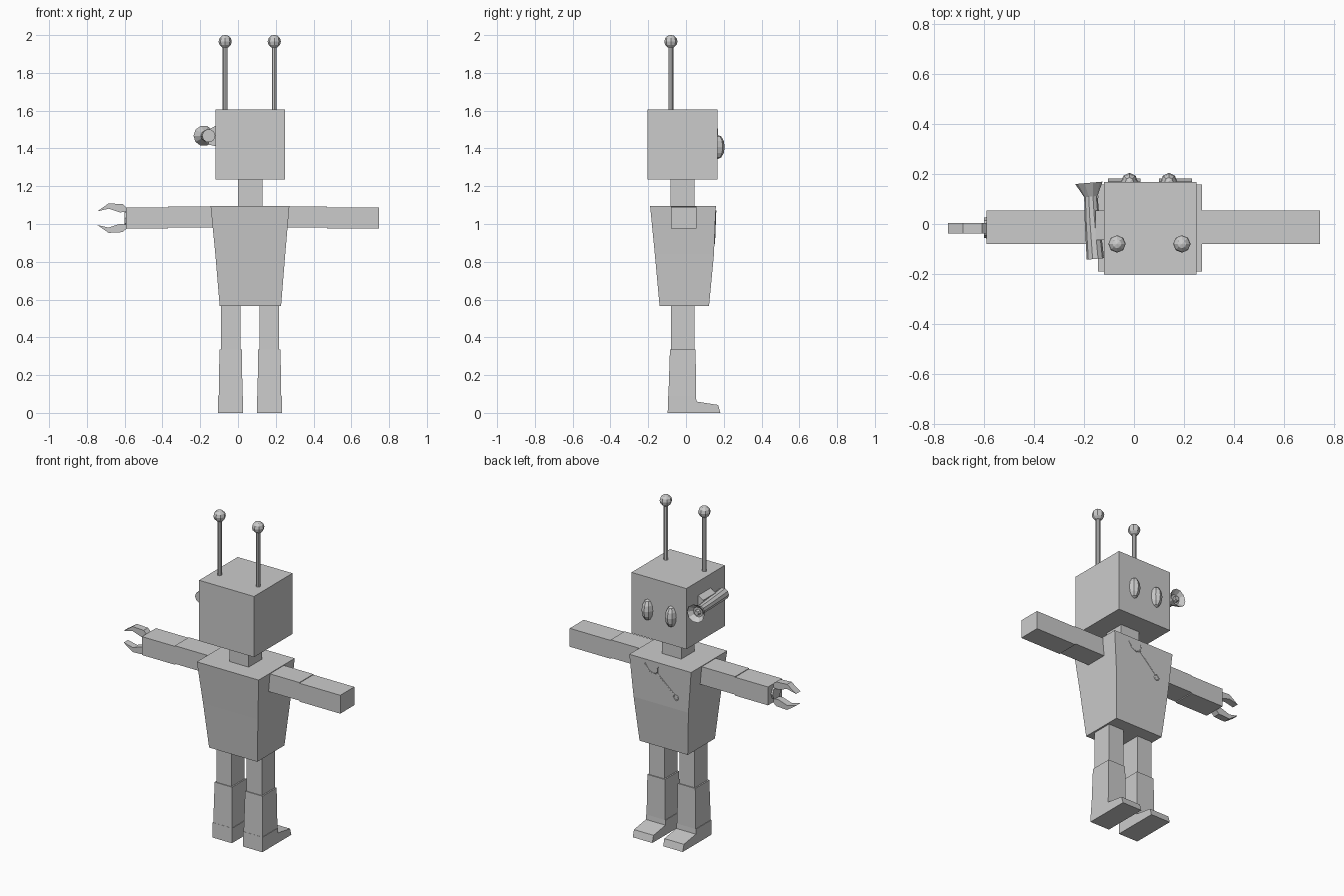
import bpy, bmesh, math
from mathutils import Vector

cube = bpy.data.objects.get("Cube")
if cube:
    bpy.data.objects.remove(cube)

grey = bpy.data.materials.new("plain_grey")
grey.use_nodes = True
COLOUR = (0.6, 0.6, 0.6, 1)
grey.diffuse_color = COLOUR
grey.node_tree.nodes["Principled BSDF"].inputs["Base Color"].default_value = COLOUR


def finish(name, bm):
    """Turn a bmesh into a named grey object."""
    bmesh.ops.recalc_face_normals(bm, faces=bm.faces)
    mesh = bpy.data.meshes.new(name)
    bm.to_mesh(mesh)
    bm.free()
    mesh.materials.append(grey)
    ob = bpy.data.objects.new(name, mesh)
    bpy.context.collection.objects.link(ob)
    return ob


def loft(name, rings):
    """Skin closed rings of points and cap both ends."""
    bm = bmesh.new()
    rows = [[bm.verts.new(p) for p in ring] for ring in rings]
    n = len(rows[0])
    for a, b in zip(rows, rows[1:]):
        for i in range(n):
            j = (i + 1) % n
            bm.faces.new((a[i], a[j], b[j], b[i]))
    bm.faces.new(rows[0][::-1])
    bm.faces.new(rows[-1])
    return finish(name, bm)


def rect(x, y, z):
    return [(x[0], y[0], z), (x[1], y[0], z), (x[1], y[1], z), (x[0], y[1], z)]


def block(name, x, y, z):
    return loft(name, [rect(x, y, z[0]), rect(x, y, z[1])])


def turned(name, stations, sides):
    """Round body along an axis; stations are (centre, radius)."""
    axis = Vector(stations[-1][0]) - Vector(stations[0][0])
    q = axis.to_track_quat('Z', 'Y')
    rings = []
    for c, r in stations:
        rings.append([Vector(c) + q @ Vector((r * math.cos(t), r * math.sin(t), 0))
                      for t in (2 * math.pi * i / sides for i in range(sides))])
    return loft(name, rings)


def ball(name, centre, size, u, v):
    bm = bmesh.new()
    bmesh.ops.create_uvsphere(bm, u_segments=u, v_segments=v, radius=1)
    bmesh.ops.scale(bm, vec=size, verts=bm.verts)
    bmesh.ops.translate(bm, vec=centre, verts=bm.verts)
    return finish(name, bm)


# Head, neck and tapered torso
block("head", (-0.12, 0.25), (-0.203, 0.168), (1.235, 1.605))
block("neck", (0, 0.13), (-0.083, 0.045), (1.09, 1.24))
loft("torso", [rect((-0.097, 0.228), (-0.14, 0.122), 0.567),
               rect((-0.12, 0.25), (-0.165, 0.148), 0.84),
               rect((-0.145, 0.272), (-0.19, 0.158), 1.096)])

# Arms, each an upper and a slightly different lower section
ARM_Y = (-0.08, 0.055)
block("left_upper_arm", (0.24, 0.47), ARM_Y, (0.982, 1.092))
block("left_forearm", (0.47, 0.746), ARM_Y, (0.976, 1.088))
block("right_upper_arm", (-0.37, -0.11), ARM_Y, (0.982, 1.092))
block("right_forearm", (-0.592, -0.37), ARM_Y, (0.976, 1.088))

# Legs, boots and feet
for side, cx in (("right", -0.039), ("left", 0.166)):
    block(side + "_thigh", (cx - 0.051, cx + 0.051), (-0.08, 0.045), (0.33, 0.58))
    loft(side + "_shin", [rect((cx - 0.063, cx + 0.063), (-0.093, 0.053), 0.09),
                          rect((cx - 0.059, cx + 0.059), (-0.085, 0.051), 0.335)])
    profile = [(-0.097, 0), (0.182, 0), (0.17, 0.042), (0.055, 0.06), (0.053, 0.09), (-0.094, 0.09)]
    loft(side + "_foot", [[(cx + s * 0.066, y, z) for y, z in profile] for s in (-1, 1)])

# Antennae and eyes
for side, ax, ex in (("right", -0.068, -0.018), ("left", 0.192, 0.14)):
    turned(side + "_antenna", [((ax, -0.08, 1.6), 0.013), ((ax, -0.08, 1.95), 0.013)], 8)
    ball(side + "_antenna_tip", (ax, -0.08, 1.966), (0.035, 0.035, 0.035), 8, 6)
    ball(side + "_eye", (ex, 0.168, 1.408), (0.034, 0.037, 0.064), 8, 6)

# Scope on the right of the head: flared tube and mounting bracket
turned("scope", [((-0.155, -0.14, 1.467), 0.035), ((-0.168, 0.02, 1.467), 0.03),
                 ((-0.173, 0.11, 1.467), 0.027), ((-0.181, 0.165, 1.467), 0.055),
                 ((-0.179, 0.14, 1.467), 0.03)], 10)
turned("scope_lens", [((-0.18, 0.13, 1.467), 0.02), ((-0.18, 0.158, 1.467), 0.014)], 8)
bracket = [(-0.11, 1.41), (-0.155, 1.42), (-0.155, 1.5), (-0.11, 1.525)]
loft("scope_bracket", [[(x, y, z) for x, z in bracket] for y in (-0.065, 0.055)])

# Pincer hand, two mirrored fingers
finger = [(-0.59, 0.035), (-0.625, 0.03), (-0.685, 0.05), (-0.745, 0.036),
          (-0.685, 0.078), (-0.61, 0.074), (-0.59, 0.055)]
for name, s in (("upper_finger", 1), ("lower_finger", -1)):
    loft(name, [[(x, y, 1.031 + s * h) for x, h in finger] for y in (-0.038, 0.004)])
turned("wrist", [((-0.58, -0.015, 1.031), 0.045), ((-0.602, -0.015, 1.031), 0.04)], 8)


def chest_line(name, points, closed=False):
    """Thin raised line lying on the sloping chest."""
    curve = bpy.data.curves.new(name, 'CURVE')
    curve.dimensions = '3D'
    curve.bevel_depth = 0.0035
    curve.bevel_resolution = 0
    spline = curve.splines.new('POLY')
    spline.points.add(len(points) - 1)
    spline.use_cyclic_u = closed
    for p, (x, z) in zip(spline.points, points):
        p.co = (x, 0.148 + (z - 0.84) * 0.039, z, 1)
    curve.materials.append(grey)
    ob = bpy.data.objects.new(name, curve)
    bpy.context.collection.objects.link(ob)


# Spanner emblem on the chest
chest_line("emblem_jaw", [(0.168, 1.071), (0.145, 1.035), (0.11, 1.02), (0.085, 1.03), (0.08, 1.07)])
chest_line("emblem_shaft", [(0.085, 1.03), (-0.027, 0.927)])
chest_line("emblem_ring", [(-0.037 + 0.016 * math.cos(i * math.pi / 4),
                            0.911 + 0.016 * math.sin(i * math.pi / 4)) for i in range(8)], True)
